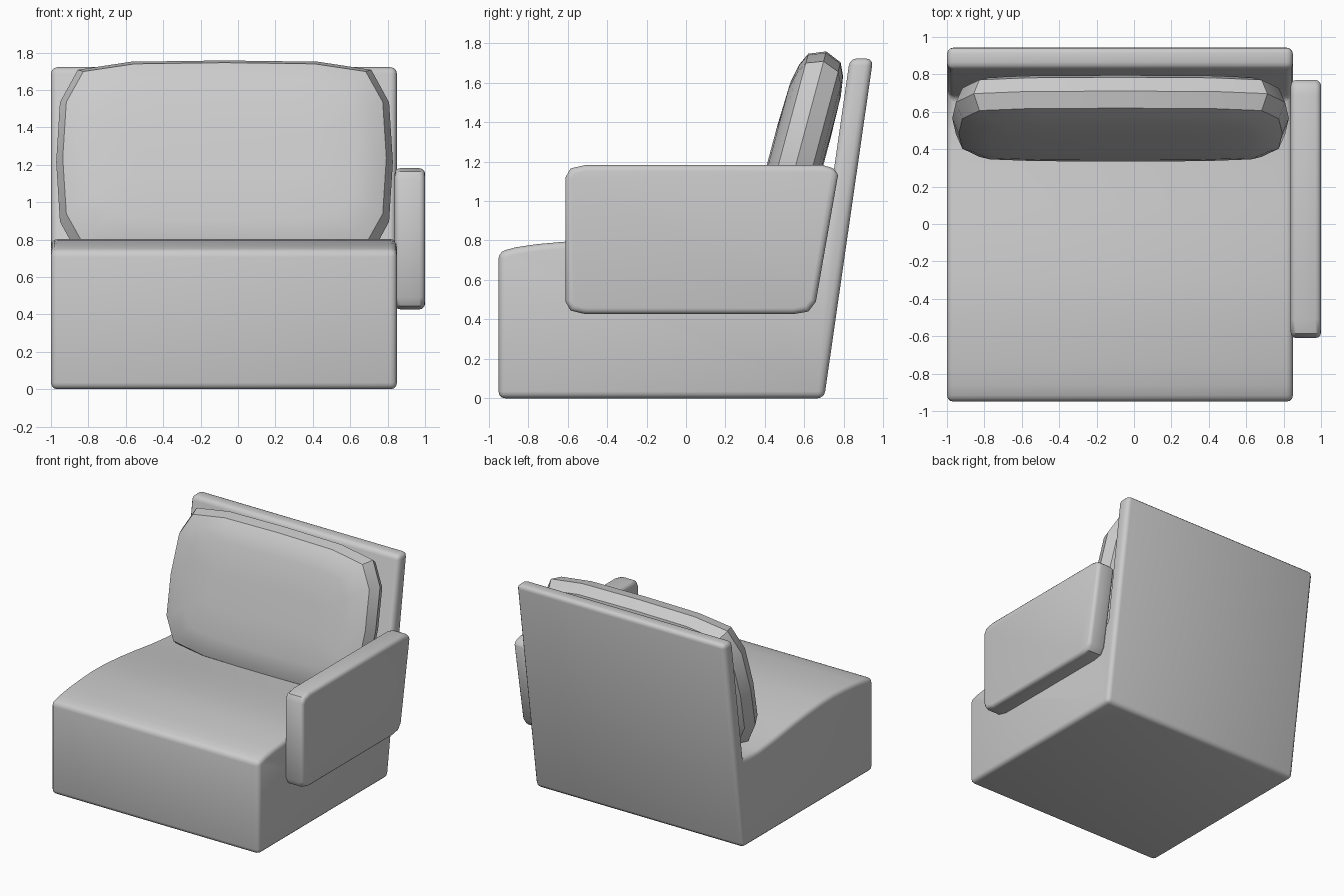
import bpy, bmesh, math
from mathutils import Matrix

if "Cube" in bpy.data.objects:
    bpy.data.objects.remove(bpy.data.objects["Cube"])


def finish(name, bm, bevel=0):
    bmesh.ops.recalc_face_normals(bm, faces=bm.faces)
    mesh = bpy.data.meshes.new(name)
    bm.to_mesh(mesh)
    bm.free()
    ob = bpy.data.objects.new(name, mesh)
    bpy.context.collection.objects.link(ob)
    bpy.ops.object.select_all(action='DESELECT')
    ob.select_set(True)
    bpy.context.view_layer.objects.active = ob
    if bevel:
        mod = ob.modifiers.new("rounded_edges", 'BEVEL')
        mod.width = bevel
        mod.segments = 3
        mod.limit_method = 'ANGLE'
        mod.angle_limit = math.radians(50)
        bpy.ops.object.modifier_apply(modifier=mod.name)
    bpy.ops.object.shade_smooth_by_angle(angle=math.radians(40))
    return ob


def slab(name, profile, x0, x1, bevel):
    """Side profile (y, z) extruded from x0 to x1."""
    bm = bmesh.new()
    face = bm.faces.new([bm.verts.new((x0, y, z)) for y, z in profile])
    ext = bmesh.ops.extrude_face_region(bm, geom=[face])
    moved = [v for v in ext['geom'] if isinstance(v, bmesh.types.BMVert)]
    bmesh.ops.translate(bm, verts=moved, vec=(x1 - x0, 0, 0))
    return finish(name, bm, bevel)


# Seat block and leaning backrest in one piece
slab("seat_and_back", [
    (-0.95, 0), (0.70, 0), (0.948, 1.722), (0.83, 1.722),
    (0.685, 0.71), (0.5, 0.715), (0.3, 0.735), (0.1, 0.762), (-0.1, 0.785),
    (-0.3, 0.80), (-0.45, 0.803), (-0.6, 0.795), (-0.75, 0.782),
    (-0.86, 0.766), (-0.95, 0.742)], -1.0, 0.85, 0.035)

# Single armrest with clipped, rounded corners
slab("armrest", [
    (-0.61, 0.49), (-0.585, 0.445), (-0.51, 0.427), (0.545, 0.427),
    (0.62, 0.44), (0.658, 0.49), (0.77, 1.13), (0.755, 1.165), (0.69, 1.182),
    (-0.51, 1.182), (-0.585, 1.165), (-0.61, 1.12)], 0.838, 1.0, 0.03)

# Back cushion: tilted pillow lofted from inset outlines
quarter = [(0.90, 0.0), (0.88, 0.33), (0.785, 0.51), (0.50, 0.555), (0.0, 0.562)]
top = quarter + [(-x, z) for x, z in quarter[-2::-1]]
outline = top + [(x, -z) for x, z in top[-2:0:-1]]
layers = [(-0.142, 0.42), (-0.135, 0.20), (-0.115, 0.10), (-0.085, 0.035), (0, 0),
          (0.085, 0.035), (0.115, 0.10), (0.13, 0.20), (0.135, 0.42)]
bm = bmesh.new()
rings = []
for w, inset in layers:
    sx, sz = 1 - inset / 0.90, 1 - inset / 0.562
    rings.append([bm.verts.new((x * sx, w, z * sz)) for x, z in outline])
n = len(outline)
for a, b in zip(rings, rings[1:]):
    for i in range(n):
        j = (i + 1) % n
        bm.faces.new((a[i], a[j], b[j], b[i]))
bm.faces.new(rings[0])
bm.faces.new(rings[-1])
tilt = Matrix.Translation((-0.072, 0.565, 1.215)) @ Matrix.Rotation(math.radians(-15), 4, 'X')
bm.transform(tilt)
finish("back_cushion", bm)
